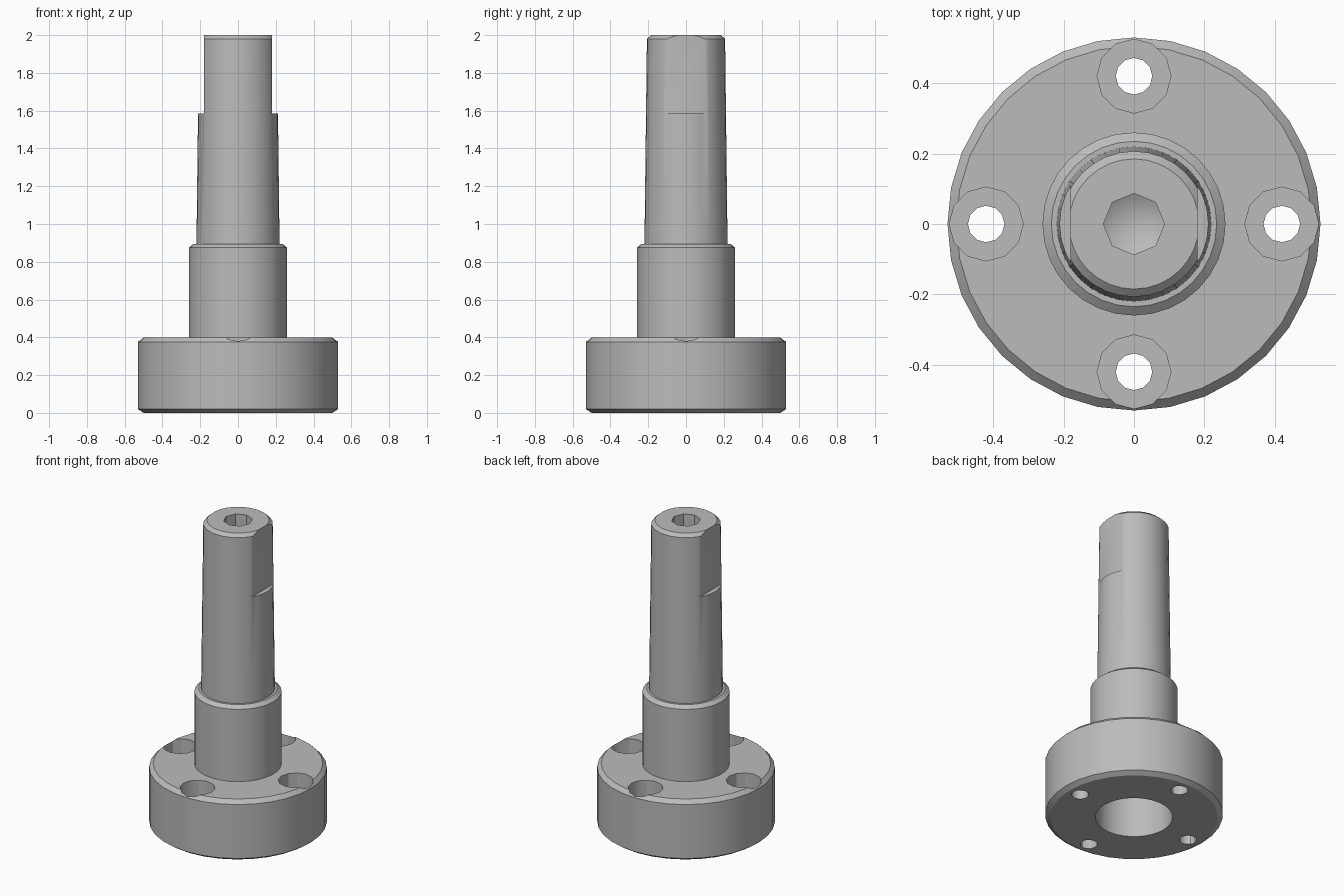
import bpy, bmesh, math
from mathutils import Matrix

cube = bpy.data.objects.get("Cube")
if cube:
    bpy.data.objects.remove(cube, do_unlink=True)

steel = bpy.data.materials.new("grey steel")
steel.use_nodes = True
grey = (0.5, 0.5, 0.5, 1)
steel.diffuse_color = grey
steel.node_tree.nodes["Principled BSDF"].inputs["Base Color"].default_value = grey


def add_object(name, bm):
    bmesh.ops.recalc_face_normals(bm, faces=bm.faces)
    mesh = bpy.data.meshes.new(name)
    bm.to_mesh(mesh)
    bm.free()
    mesh.materials.append(steel)
    obj = bpy.data.objects.new(name, mesh)
    bpy.context.collection.objects.link(obj)
    return obj


def lathe(name, profile, sides, x=0, y=0):
    """Turn a closed (radius, height) profile about a vertical axis."""
    bm = bmesh.new()
    verts = [bm.verts.new((r, 0, z)) for r, z in profile]
    edges = [bm.edges.new(pair) for pair in zip(verts, verts[1:])]
    bmesh.ops.spin(bm, geom=verts + edges, cent=(0, 0, 0), axis=(0, 0, 1),
                   angle=math.tau, steps=sides, use_merge=False)
    bmesh.ops.remove_doubles(bm, verts=bm.verts, dist=0.0005)
    bmesh.ops.translate(bm, verts=bm.verts, vec=(x, y, 0))
    return add_object(name, bm)


def box(name, size, centre):
    bm = bmesh.new()
    bmesh.ops.create_cube(bm, size=1, matrix=Matrix.Translation(centre) @ Matrix.Diagonal((*size, 1)))
    return add_object(name, bm)


def cut(target, cutter):
    cutter.hide_render = True
    mod = target.modifiers.new("cut", "BOOLEAN")
    mod.operation = "DIFFERENCE"
    mod.solver = "EXACT"
    mod.object = cutter
    bpy.context.view_layer.objects.active = target
    bpy.ops.object.modifier_apply(modifier=mod.name)
    bpy.data.objects.remove(cutter, do_unlink=True)


# Turned body: bore, flange, collar and tapered shaft in one profile
body = lathe("flanged_shaft", [
    (0, 0.32), (0.23, 0.32), (0.23, 0),
    (0.5, 0), (0.53, 0.02), (0.53, 0.375), (0.505, 0.4),
    (0.26, 0.4), (0.26, 0.875), (0.235, 0.895), (0.22, 0.895),
    (0.207, 1.98), (0.185, 2), (0, 2)], 32)

# Counterbored bolt holes around the flange
for i in range(4):
    a = i * math.pi / 2
    cut(body, lathe("bolt_hole_cutter", [
        (0, -0.1), (0.052, -0.1), (0.052, 0.2), (0.105, 0.2),
        (0.105, 0.5), (0, 0.5)], 12, 0.42 * math.cos(a), 0.42 * math.sin(a)))

# Blind drilled hole in the shaft end, with a conical tip
cut(body, lathe("end_hole_cutter", [(0, 1.6), (0.087, 1.65), (0.087, 2.1), (0, 2.1)], 8))

# Two flats on the shaft end
for side in (-1, 1):
    cut(body, box("flat_cutter", (0.2, 0.6, 0.6), (side * 0.28, 0, 1.885)))

bpy.ops.object.select_all(action="DESELECT")
body.select_set(True)
bpy.context.view_layer.objects.active = body
bpy.ops.object.shade_smooth_by_angle(angle=math.radians(30))
